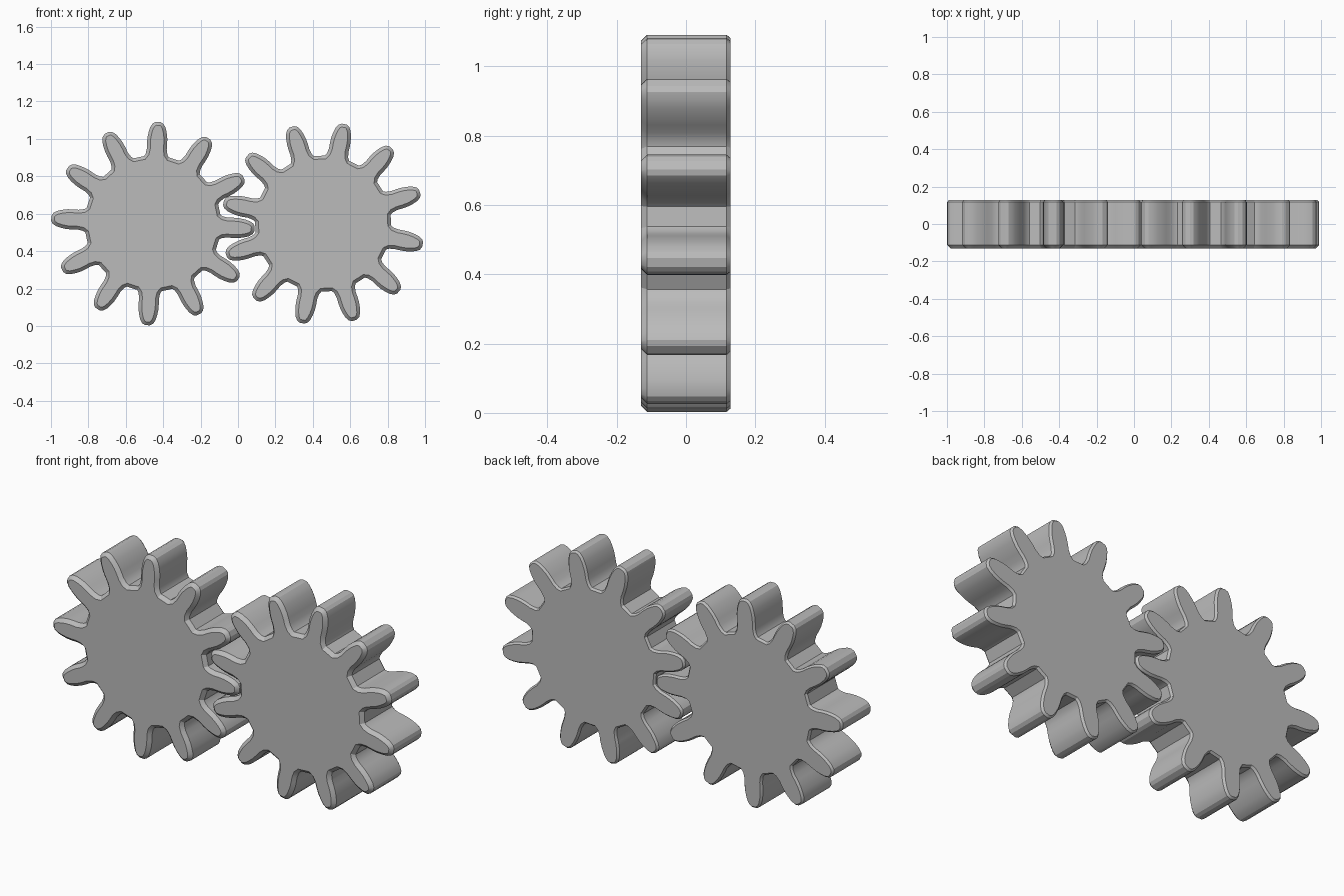
import bpy, bmesh
from math import sin, cos, radians, pi
from mathutils import Vector

cube = bpy.data.objects.get("Cube")
if cube:
    bpy.data.objects.remove(cube, do_unlink=True)

GREY = (0.5, 0.5, 0.5, 1)
steel = bpy.data.materials.new("plain grey")
steel.use_nodes = True
steel.diffuse_color = GREY
steel.node_tree.nodes["Principled BSDF"].inputs["Base Color"].default_value = GREY

TEETH = 12
CENTRE_Z = 0.547
# half of one tooth: distance from the gear centre, half width
FLANK = [(0.358, 0.066), (0.372, 0.058), (0.40, 0.053), (0.43, 0.054),
         (0.46, 0.053), (0.49, 0.048), (0.515, 0.041), (0.535, 0.029), (0.544, 0.013)]
# thickness layers: y position, inward offset of the outline
LAYERS = [(-0.13, 0.018), (-0.112, 0), (0.117, 0), (0.128, 0.009)]


def outline(turn):
    """Gear outline, counter-clockwise, around the origin."""
    tooth = [(r, -w) for r, w in FLANK] + [(r, w) for r, w in reversed(FLANK)]
    points = []
    for i in range(TEETH):
        a = radians(turn) + i * 2 * pi / TEETH
        points += [Vector((r * cos(a) - w * sin(a), r * sin(a) + w * cos(a)))
                   for r, w in tooth]
    return points


def inset(points, amount):
    """Move every outline point inward along its normal."""
    result = []
    for i, p in enumerate(points):
        t = (points[(i + 1) % len(points)] - points[i - 1]).normalized()
        result.append(p + Vector((-t.y, t.x)) * amount)
    return result


def make_gear(name, x, turn):
    bm = bmesh.new()
    base = outline(turn)
    rings = [[bm.verts.new((x + p.x, y, CENTRE_Z + p.y)) for p in inset(base, d)]
             for y, d in LAYERS]
    for a, b in zip(rings, rings[1:]):
        for i in range(len(a)):
            j = (i + 1) % len(a)
            bm.faces.new((a[i], a[j], b[j], b[i]))
    bm.faces.new(rings[0])
    bm.faces.new(rings[-1])
    bmesh.ops.recalc_face_normals(bm, faces=bm.faces)
    mesh = bpy.data.meshes.new(name)
    bm.to_mesh(mesh)
    bm.free()
    mesh.materials.append(steel)
    obj = bpy.data.objects.new(name, mesh)
    bpy.context.collection.objects.link(obj)
    bpy.ops.object.select_all(action="DESELECT")
    obj.select_set(True)
    bpy.context.view_layer.objects.active = obj
    bpy.ops.object.shade_smooth_by_angle(angle=radians(25))
    return obj


# two meshing gears, right and left
make_gear("right_gear", -0.455, 27)
make_gear("left_gear", 0.455, 18)
